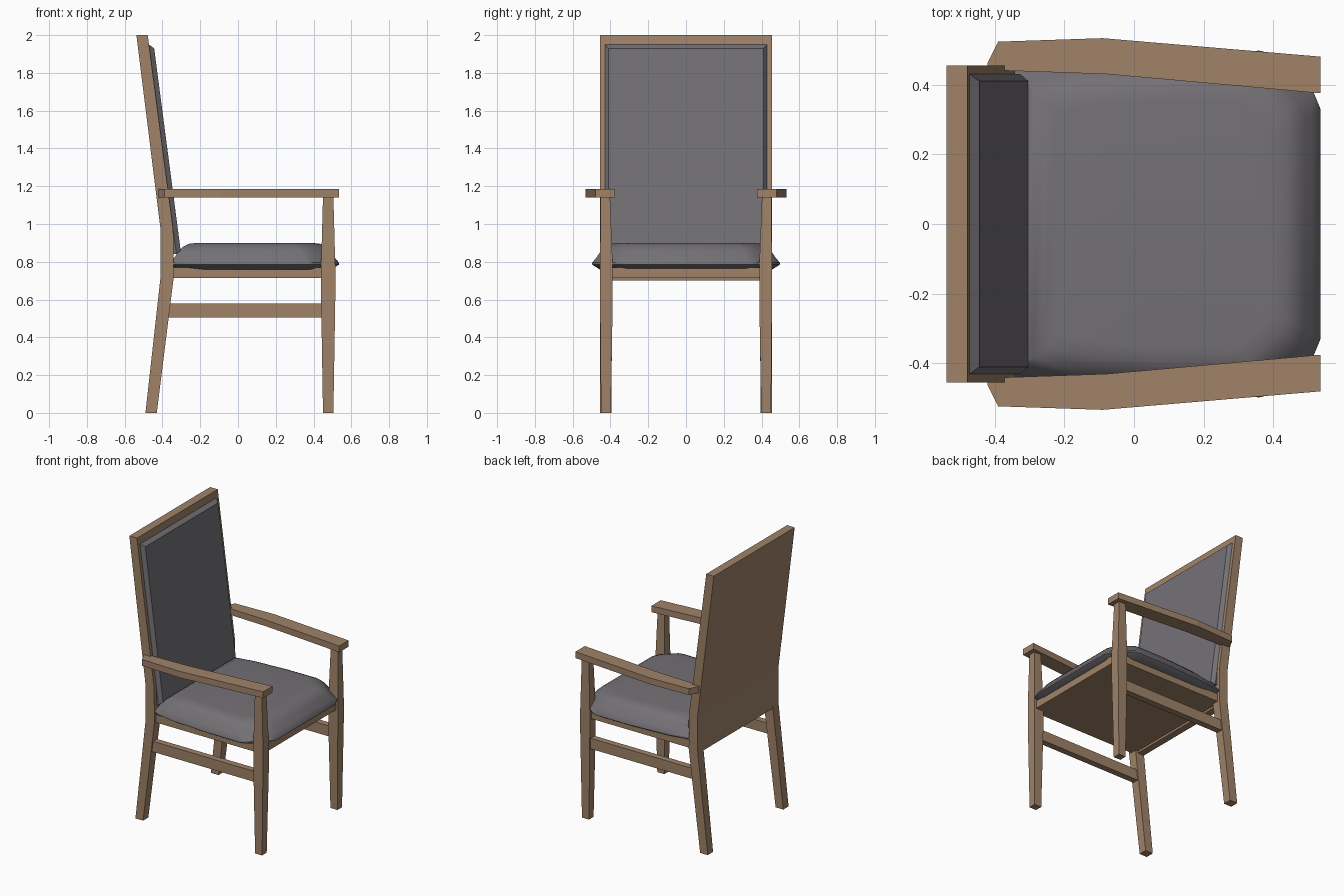
import bpy, bmesh, math

if "Cube" in bpy.data.objects:
    bpy.data.objects.remove(bpy.data.objects["Cube"])


def material(name, rgb):
    m = bpy.data.materials.new(name)
    m.diffuse_color = (*rgb, 1)
    m.use_nodes = True
    m.node_tree.nodes["Principled BSDF"].inputs["Base Color"].default_value = m.diffuse_color
    return m


WOOD = material("warm wood", (0.35, 0.225, 0.14))
FABRIC = material("grey fabric", (0.175, 0.165, 0.18))


def loft(name, rings, mat, smooth=None):
    """Skin matching rings of points and cap both ends."""
    bm = bmesh.new()
    vs = [[bm.verts.new(p) for p in r] for r in rings]
    n = len(rings[0])
    for a, b in zip(vs, vs[1:]):
        for i in range(n):
            j = (i + 1) % n
            bm.faces.new((a[i], a[j], b[j], b[i]))
    bm.faces.new(vs[0][::-1])
    bm.faces.new(vs[-1])
    bmesh.ops.recalc_face_normals(bm, faces=bm.faces)
    me = bpy.data.meshes.new(name)
    bm.to_mesh(me)
    bm.free()
    me.materials.append(mat)
    ob = bpy.data.objects.new(name, me)
    bpy.context.collection.objects.link(ob)
    if smooth:
        bpy.ops.object.select_all(action='DESELECT')
        ob.select_set(True)
        bpy.context.view_layer.objects.active = ob
        bpy.ops.object.shade_smooth_by_angle(angle=math.radians(smooth))
    return ob


def rect(x0, x1, y0, y1, z):
    return [(x0, y0, z), (x1, y0, z), (x1, y1, z), (x0, y1, z)]


def box(name, x0, x1, y0, y1, z0, z1, mat=WOOD):
    return loft(name, [rect(x0, x1, y0, y1, z) for z in (z0, z1)], mat)


def mirror_y(ob):
    ob.modifiers.new("mirror", 'MIRROR').use_axis = (False, True, False)
    ob.modifiers["mirror"].use_mirror_merge = False


# Front legs, thickest at seat height
mirror_y(loft("front_leg", [
    rect(0.45, 0.505, 0.398, 0.45, 0), rect(0.44, 0.515, 0.388, 0.455, 0.6),
    rect(0.44, 0.515, 0.388, 0.455, 0.78), rect(0.45, 0.505, 0.402, 0.452, 1.145)], WOOD))

# Back legs running up into the leaning back frame
mirror_y(loft("back_leg", [
    rect(-0.49, -0.43, 0.395, 0.455, 0), rect(-0.41, -0.34, 0.39, 0.455, 0.72),
    rect(-0.41, -0.343, 0.39, 0.455, 0.97), rect(-0.538, -0.478, 0.39, 0.455, 2.0)], WOOD))

# Back board flush with the posts
loft("back_board", [rect(-0.41, -0.36, -0.40, 0.40, 0.70),
                    rect(-0.41, -0.343, -0.40, 0.40, 0.97),
                    rect(-0.538, -0.478, -0.40, 0.40, 2.0)], WOOD)

# Seat frame and side stretchers
box("seat_frame", -0.365, 0.50, -0.435, 0.435, 0.715, 0.77)
mirror_y(box("side_stretcher", -0.385, 0.46, 0.40, 0.445, 0.505, 0.58))

# Armrests from a bent plan outline
ARM = [(0.535, 0.375), (0.535, 0.48), (-0.09, 0.533), (-0.39, 0.523),
       (-0.42, 0.462), (-0.42, 0.44), (-0.37, 0.44), (-0.08, 0.43)]
mirror_y(loft("armrest", [[(x, y, z) for x, y in ARM] for z in (1.14, 1.185)], WOOD))

# Seat cushion: domed top over a sharp seam, with cut front corners
HALF = [(-0.36, 0.445), (-0.2, 0.475), (0.1, 0.495), (0.36, 0.497), (0.40, 0.488),
        (0.51, 0.39), (0.535, 0.33)]
OUT = HALF + [(x, -y) for x, y in HALF[::-1]]
CX, HX, HY = 0.0875, 0.4475, 0.497
PROFILE = [(0.04, 0.76), (0.0, 0.785), (0.0, 0.795), (0.025, 0.825), (0.045, 0.855),
           (0.07, 0.88), (0.10, 0.895), (0.14, 0.90)]
loft("seat_cushion", [[(CX + (x - CX) * (1 - d / HX), y * (1 - d / HY), z) for x, y in OUT]
                      for d, z in PROFILE], FABRIC, 40)


# Back cushion: leaning pad with bevelled rim
def pad(off, hy, z0, z1):
    def fx(z):
        return -0.343 - 0.131 * (z - 0.97) + off
    return [(fx(z0), -hy, z0), (fx(z0), hy, z0), (fx(z1), hy, z1), (fx(z1), -hy, z1)]


loft("back_cushion", [pad(-0.02, 0.43, 0.84, 1.95), pad(0.0, 0.43, 0.84, 1.95),
                      pad(0.025, 0.41, 0.86, 1.93)], FABRIC)
